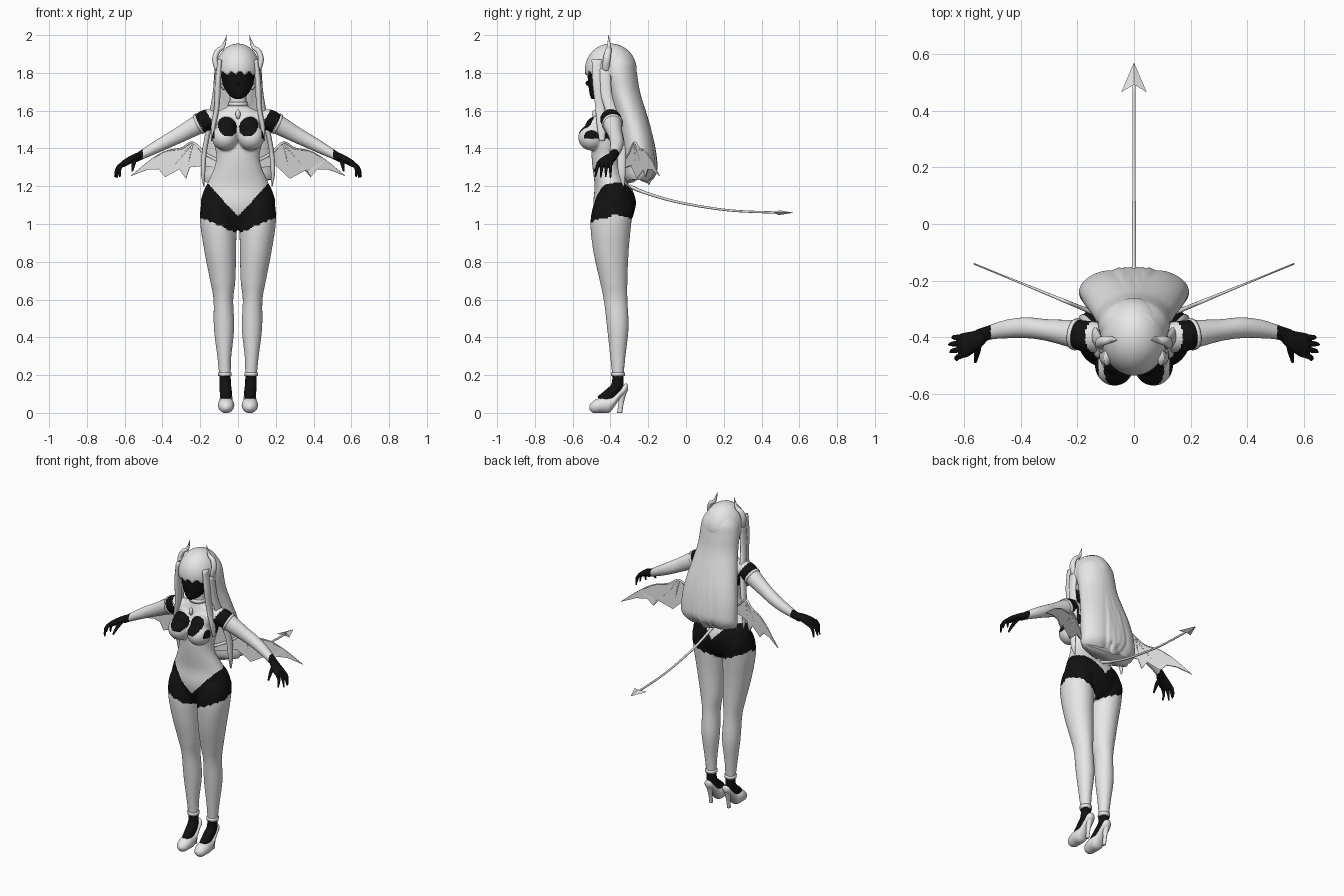
import bpy, bmesh, math, random
from mathutils import Vector, Matrix

random.seed(4)
cube = bpy.data.objects.get("Cube")
if cube:
    bpy.data.objects.remove(cube, do_unlink=True)

X, Y, Z = Vector((1, 0, 0)), Vector((0, 1, 0)), Vector((0, 0, 1))
SIDES = ((1, "left"), (-1, "right"))


def material(name, value):
    m = bpy.data.materials.new(name)
    m.use_nodes = True
    colour = (value, value, value, 1)
    m.diffuse_color = colour
    m.node_tree.nodes["Principled BSDF"].inputs["Base Color"].default_value = colour
    return m


LIGHT = material("pale_grey", 0.8)
BLACK = material("black", 0.006)


def finish(name, bm, mat, smooth=True):
    bmesh.ops.recalc_face_normals(bm, faces=bm.faces[:])
    for f in bm.faces:
        f.smooth = smooth
    me = bpy.data.meshes.new(name)
    bm.to_mesh(me)
    bm.free()
    me.materials.append(mat)
    ob = bpy.data.objects.new(name, me)
    bpy.context.collection.objects.link(ob)
    return ob


def spline(pts, steps):
    """Smooth interpolation of equal-length tuples."""
    p = [Vector(q) for q in pts]
    out = []
    for i in range(len(p) - 1):
        a, b, c, d = p[max(i - 1, 0)], p[i], p[i + 1], p[min(i + 2, len(p) - 1)]
        for k in range(steps):
            t = k / steps
            out.append(b + (c - a) * (t / 2) + (a * 2 - b * 5 + c * 4 - d) * (t * t / 2)
                       + (b * 3 - a - c * 3 + d) * (t ** 3 / 2))
    return out + [p[-1]]


def sweep(name, pts, mat=LIGHT, s=1, axes=None, ref=Y, seg=20, steps=5):
    """Elliptical sections (x, y, z, a, b) skinned along a smooth path."""
    rows = spline(pts, steps)
    ctr = [Vector((r[0] * s, r[1], r[2])) for r in rows]
    bm = bmesh.new()
    rings = []
    for i, r in enumerate(rows):
        if axes:
            u, v = axes
        else:
            t = (ctr[min(i + 1, len(ctr) - 1)] - ctr[max(i - 1, 0)]).normalized()
            u = t.cross(ref).normalized()
            v = u.cross(t)
        ring = []
        for k in range(seg):
            w = math.tau * k / seg
            ring.append(bm.verts.new(ctr[i] + u * (max(r[3], .001) * math.cos(w))
                                     + v * (max(r[4], .001) * math.sin(w))))
        rings.append(ring)
    for p, q in zip(rings, rings[1:]):
        for k in range(seg):
            j = (k + 1) % seg
            bm.faces.new((p[k], p[j], q[j], q[k]))
    bm.faces.new(rings[0])
    bm.faces.new(rings[-1])
    return finish(name, bm, mat)


def stack(name, rows, mat=LIGHT, s=1, **kw):
    """Horizontal sections (z, x0, x1, y front, y back)."""
    pts = [((a + b) / 2, (c + d) / 2, z, (b - a) / 2, (d - c) / 2) for z, a, b, c, d in rows]
    return sweep(name, pts, mat, s, axes=(X, Y), **kw)


def ball(name, centre, radii, mat=LIGHT, seg=32):
    bm = bmesh.new()
    bmesh.ops.create_uvsphere(bm, u_segments=seg, v_segments=seg // 2, radius=1,
                              matrix=Matrix.Translation(centre) @ Matrix.Diagonal((*radii, 1)))
    return finish(name, bm, mat)


# Body volumes, merged below
torso = [(.97, .05, -.45, -.33), (1.02, .14, -.47, -.29), (1.07, .187, -.485, -.272),
         (1.12, .197, -.49, -.265), (1.18, .18, -.485, -.283), (1.22, .16, -.485, -.31),
         (1.3, .125, -.495, -.345), (1.36, .115, -.5, -.35), (1.42, .126, -.5, -.34),
         (1.5, .142, -.49, -.325), (1.56, .145, -.47, -.33), (1.6, .1, -.455, -.345),
         (1.63, .05, -.45, -.37), (1.71, .042, -.45, -.37)]
parts = [stack("torso", [(z, -w, w, f, b) for z, w, f, b in torso], seg=40)]
leg = [(.17, .04, .098, -.39, -.33), (.22, .038, .102, -.393, -.328), (.3, .035, .11, -.402, -.32),
       (.45, .02, .128, -.418, -.304), (.6, .025, .13, -.436, -.31), (.7, .014, .148, -.457, -.31),
       (.85, .01, .177, -.49, -.304), (1, .009, .2, -.506, -.29), (1.1, .02, .196, -.49, -.28),
       (1.15, .05, .17, -.46, -.31)]
foot = [(.069, -.36, .2, .03, .03), (.067, -.365, .14, .032, .032), (.064, -.4, .1, .034, .032),
        (.063, -.45, .06, .034, .025)]
arm = [(.1, -.4, 1.555, .045, .05), (.16, -.398, 1.553, .055, .056), (.2, -.39, 1.533, .053, .052),
       (.3, -.375, 1.477, .043, .039), (.38, -.366, 1.435, .037, .037),
       (.45, -.371, 1.398, .031, .033), (.52, -.386, 1.36, .023, .025), (.55, -.4, 1.345, .022, .03)]
for s, side in SIDES:
    parts += [stack("leg", leg, s=s, seg=32), sweep("foot", foot, s=s, ref=X),
              sweep("arm", arm, s=s, seg=28),
              ball("breast", (.069 * s, -.5, 1.458), (.069, .071, .069)),
              ball("upper_breast", (.062 * s, -.475, 1.51), (.055, .06, .06))]
bm = bmesh.new()
for ob in parts:
    bm.from_mesh(ob.data)
    bpy.data.objects.remove(ob, do_unlink=True)
body = finish("body", bm, LIGHT)
mod = body.modifiers.new("merge", 'REMESH')
mod.mode, mod.voxel_size = 'VOXEL', .0065
mod = body.modifiers.new("soften", 'SMOOTH')
mod.factor, mod.iterations = .5, 6
merged = bpy.data.meshes.new_from_object(body.evaluated_get(bpy.context.evaluated_depsgraph_get()))
body.modifiers.clear()
body.data = merged
merged.materials.clear()
merged.materials.append(LIGHT)
merged.materials.append(BLACK)


def is_black(p):
    x, y, z = abs(p.x), p.y, p.z
    if z < .195 or x > .505:                                  # socks and gloves
        return True
    if .8 < z < 1.3:                                          # briefs
        front = y < -.39
        top = min(1.22, (1.04 if front else 1.11) + 1.1 * x)
        hem = (.945 if front else .96) + .42 * x + .008 * abs(math.sin(70 * x + 40 * y))
        return hem < z < top
    if 1.4 < z and y < -.44 and x < .125:                     # neckline cutout
        dx, dz = (x - .056 - .15 * (z - 1.515)) / .05, (z - 1.515) / .052
        return dx * dx + dz * dz < 1
    return z > 1.45 and .112 < .87 * x - .5 * (z - 1.53) < .178   # sleeves


for f in merged.polygons:
    f.use_smooth = True
    f.material_index = int(is_black(f.center))

# Head
head = [(1.662, .015, -.5, -.46), (1.68, .045, -.508, -.42), (1.72, .072, -.515, -.36),
        (1.77, .086, -.52, -.32), (1.83, .09, -.52, -.3), (1.88, .07, -.49, -.33)]
stack("head", [(z, -w, w, f, b) for z, w, f, b in head], BLACK, seg=32)
ball("nose", (0, -.518, 1.745), (.01, .014, .014), BLACK, 12)

# Hair cap with a cut fringe
cap = ball("hair_cap", (0, -.398, 1.815), (.118, .137, .14), seg=96)
bm = bmesh.new()
bm.from_mesh(cap.data)
cut = []
for f in bm.faces:
    c = f.calc_center_median()
    fringe = 1.798 + .008 * math.sin(130 * c.x)
    if c.z < 1.71 or (c.y < -.43 and c.z < fringe and abs(c.x) < .1):
        cut.append(f)
bmesh.ops.delete(bm, geom=cut, context='FACES')
bm.to_mesh(cap.data)
bm.free()
cap.modifiers.new("thickness", 'SOLIDIFY').thickness = .01

# Long back hair with grooves and ragged ends
hair = [(1.92, .07, -.42, -.31), (1.86, .112, -.45, -.272), (1.8, .126, -.45, -.26),
        (1.7, .132, -.42, -.243), (1.6, .152, -.385, -.213), (1.5, .175, -.36, -.182),
        (1.4, .193, -.345, -.16), (1.3, .2, -.335, -.15), (1.24, .2, -.33, -.165),
        (1.2, .19, -.315, -.195)]
back = stack("back_hair", [(z, -w, w, f, b) for z, w, f, b in hair], seg=120, steps=6)
ends = [random.uniform(-.015, .05) for i in range(24)]
for v in back.data.vertices:
    w = math.atan2(v.co.x / .19, v.co.y + .27) / math.tau + .5
    lock = (w * 24) % 1
    drop = max(0, min(1, (1.85 - v.co.z) / .5))
    k = 1 - .05 * drop * (1 - math.sin(math.pi * lock))
    v.co.x *= k
    v.co.y = -.29 + (v.co.y + .29) * k
    low = max(0, (1.32 - v.co.z) / .12)
    v.co.z += low * (ends[int(w * 24) % 24] * .6 + .03 * abs(lock - .5))

lock_paths = {
    "front_lock": [(.095, -.47, 1.87, .012, .03), (.106, -.468, 1.75, .016, .028),
                   (.112, -.455, 1.62, .014, .026), (.13, -.448, 1.52, .012, .024),
                   (.138, -.445, 1.44, .004, .014)],
    "side_lock": [(.108, -.43, 1.82, .012, .03), (.122, -.42, 1.68, .014, .03),
                  (.145, -.38, 1.55, .014, .028), (.175, -.345, 1.4, .013, .025),
                  (.185, -.34, 1.28, .012, .02), (.18, -.33, 1.2, .003, .005)]}
horn = [(.108, -.425, 1.815, .014, .018), (.122, -.42, 1.87, .015, .02),
        (.108, -.412, 1.915, .014, .017), (.078, -.408, 1.94, .01, .011), (.06, -.41, 2, .001, .001)]
shoe = [(-.512, .012, .018, .04), (-.49, .034, 0, .064), (-.45, .043, 0, .082), (-.41, .041, 0, .086),
        (-.385, .036, .025, .092), (-.35, .031, .075, .125), (-.322, .028, .1, .155),
        (-.307, .014, .118, .15)]
fingers = {"little": (.64, -.4, 1.245), "ring": (.652, -.425, 1.25), "middle": (.648, -.452, 1.247),
           "index": (.625, -.48, 1.25)}
wing = [(.07, 1.32), (.17, 1.37), (.24, 1.43), (.3, 1.4), (.38, 1.385), (.46, 1.34), (.565, 1.255),
        (.48, 1.288), (.42, 1.29), (.385, 1.25), (.355, 1.3), (.31, 1.29), (.275, 1.24),
        (.255, 1.3), (.2, 1.31), (.07, 1.29)]


def on_wing(p, r):
    return (p[0], -.29 + (p[0] - .2) * .41, p[1], r, r)


for s, side in SIDES:
    for name, path in lock_paths.items():
        sweep(f"{side}_{name}", path, s=s, seg=14)
    sweep(f"{side}_horn", horn, s=s, seg=16)
    # Sleeve and ankle bands
    sweep(f"{side}_sleeve_band", [(.2, -.39, 1.533, .058, .057), (.212, -.388, 1.527, .056, .055)],
          s=s, seg=28, steps=1)
    stack(f"{side}_ankle_band", [(.195, .034, .105, -.397, -.324), (.215, .034, .106, -.397, -.323)],
          s=s, steps=1)
    # Shoe with stiletto heel
    sweep(f"{side}_shoe", [(.063, y, (a + b) / 2, w, (b - a) / 2) for y, w, a, b in shoe],
          s=s, axes=(X, Z), seg=28)
    stack(f"{side}_heel", [(0, .054, .074, -.365, -.338), (.06, .052, .076, -.357, -.328),
                           (.12, .04, .088, -.36, -.31)], s=s, seg=16)
    # Gloved hand
    sweep(f"{side}_palm", [(.53, -.39, 1.357, .021, .024), (.56, -.41, 1.345, .019, .034),
                           (.6, -.428, 1.322, .017, .043), (.62, -.435, 1.305, .009, .036)],
          BLACK, s, seg=16)
    for i, (name, tip) in enumerate(fingers.items()):
        knuckle = Vector((.605, -.4 - .021 * i, 1.325))
        bend = knuckle.lerp(Vector(tip), .5) + Vector((.01, 0, .008))
        sweep(f"{side}_{name}_finger", [(*knuckle, .01, .01), (*bend, .009, .009), (*tip, .004, .004)],
              BLACK, s, seg=10)
    sweep(f"{side}_thumb", [(.545, -.41, 1.345, .012, .012), (.553, -.45, 1.32, .011, .011),
                            (.56, -.487, 1.28, .005, .005)], BLACK, s, ref=X, seg=10)
    # Bat wing: membrane and ribs
    bm = bmesh.new()
    bm.faces.new([bm.verts.new((s * q[0], q[1], q[2])) for q in (on_wing(p, 0) for p in wing)])
    bmesh.ops.triangulate(bm, faces=bm.faces[:])
    membrane = finish(f"{side}_wing_membrane", bm, LIGHT, False)
    mod = membrane.modifiers.new("thickness", 'SOLIDIFY')
    mod.thickness, mod.offset = .006, 0
    sweep(f"{side}_wing_edge", [on_wing(p, .009 - .0012 * i) for i, p in enumerate(wing[:7])],
          s=s, seg=8)
    for n in (9, 12):
        sweep(f"{side}_wing_rib_{n}", [on_wing(wing[2], .006), on_wing(wing[n], .002)], s=s, seg=8)

# Collar and pendant
stack("collar", [(1.625, -.053, .053, -.46, -.362), (1.645, -.049, .049, -.458, -.364)],
      seg=28, steps=1)
ball("pendant", (0, -.485, 1.58), (.014, .012, .026), LIGHT, 8)

# Tail with arrow tip
sweep("tail", [(0, -.3, 1.2, .011, .011), (0, -.2, 1.16, .008, .008), (0, -.03, 1.113, .007, .007),
               (0, .23, 1.072, .006, .006), (0, .5, 1.06, .006, .006)], ref=X, seg=10)
bm = bmesh.new()
tip, l, r, t, b = [bm.verts.new(c) for c in ((0, .57, 1.06), (.045, .465, 1.06), (-.045, .465, 1.06),
                                             (0, .492, 1.073), (0, .492, 1.047))]
for f in ((tip, l, t), (tip, t, r), (tip, b, l), (tip, r, b), (l, b, t), (r, t, b)):
    bm.faces.new(f)
finish("tail_tip", bm, LIGHT, False)
